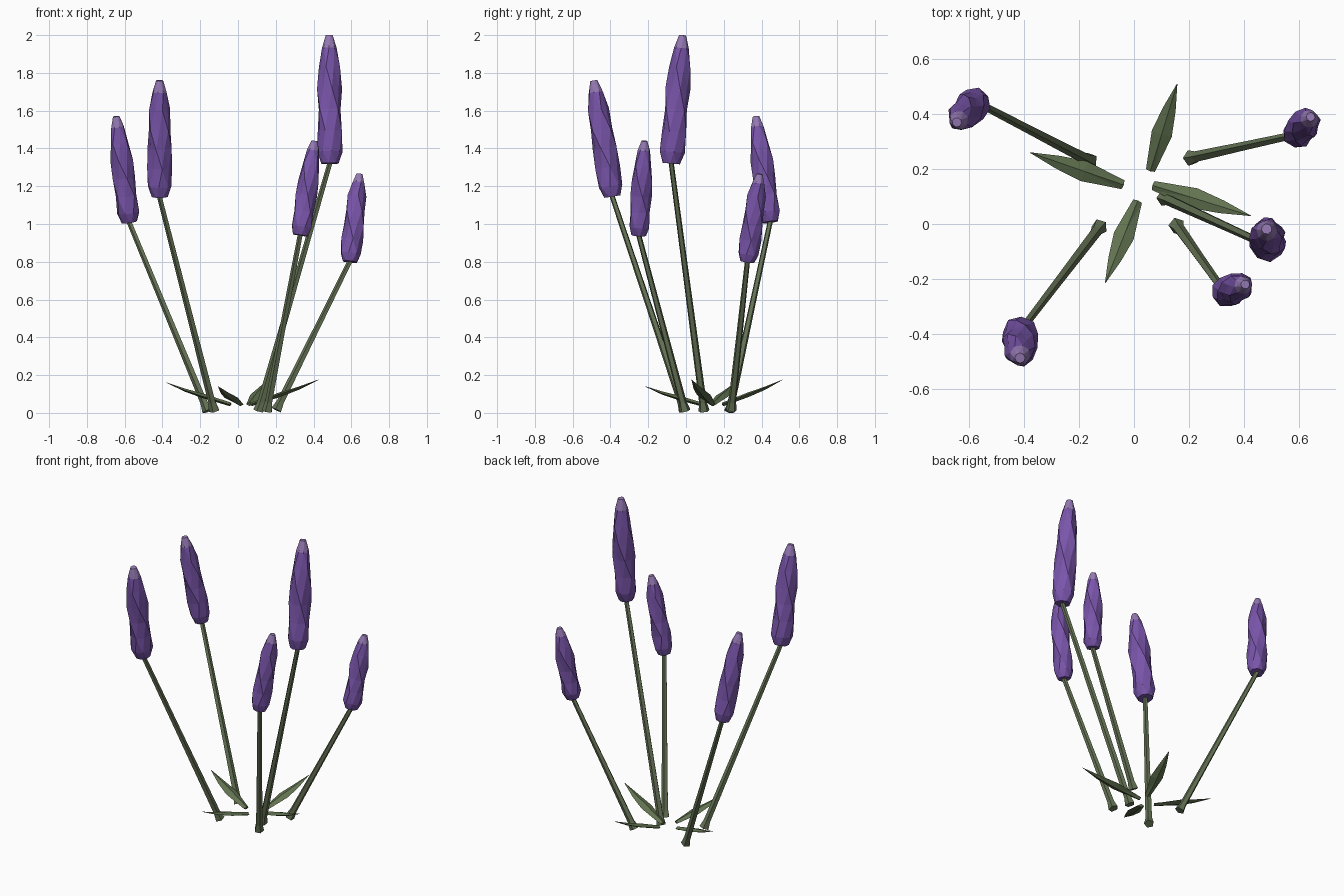
import bpy, bmesh, math
from mathutils import Vector

if "Cube" in bpy.data.objects:
    bpy.data.objects.remove(bpy.data.objects["Cube"])


def material(name, rgb):
    m = bpy.data.materials.new(name)
    m.diffuse_color = (*rgb, 1)
    m.use_nodes = True
    m.node_tree.nodes["Principled BSDF"].inputs["Base Color"].default_value = m.diffuse_color
    return m


STEM = material("stem_green", (0.13, 0.17, 0.09))
LEAF = material("leaf_green", (0.12, 0.17, 0.08))
PURPLE = material("petal_purple", (0.19, 0.09, 0.40))
PALE = material("tip_purple", (0.30, 0.19, 0.45))


def loft(name, rings, mats, tip_faces=False):
    """Skin a list of closed rings; the last rings can take the second material."""
    bm = bmesh.new()
    vs = [[bm.verts.new(p) for p in r] for r in rings]
    n = len(vs[0])
    for k, (a, b) in enumerate(zip(vs, vs[1:])):
        for i in range(n):
            j = (i + 1) % n
            quad = bm.faces.new((a[i], a[j], b[j], b[i]))
            quad.material_index = int(tip_faces and k == len(vs) - 2)
    bm.faces.new(vs[0][::-1])
    bm.faces.new(vs[-1]).material_index = int(tip_faces)
    bmesh.ops.recalc_face_normals(bm, faces=bm.faces)
    bmesh.ops.triangulate(bm, faces=[f for f in bm.faces if len(f.verts) == 4])
    me = bpy.data.meshes.new(name)
    bm.to_mesh(me)
    bm.free()
    for m in mats:
        me.materials.append(m)
    ob = bpy.data.objects.new(name, me)
    bpy.context.collection.objects.link(ob)
    return ob


def ring(center, axis, radius, n, turn=0, wave=0):
    """Polygon around an axis, optionally with alternating long and short spokes."""
    u = axis.cross(Vector((0, 1, 0))).normalized()
    v = axis.cross(u)
    pts = []
    for i in range(n):
        a = turn + 2 * math.pi * i / n
        r = radius * (1 + wave * (-1) ** i)
        pts.append(center + u * (r * math.cos(a)) + v * (r * math.sin(a)))
    return pts


# Flower: stem foot, bottom of head, tip of head, head radius
flowers = [
    ((-0.16, 0.23, 0.01), (-0.575, 0.445, 1.01), (-0.645, 0.37, 1.57), 0.062),
    ((-0.125, -0.01, 0.012), (-0.415, -0.39, 1.145), (-0.415, -0.488, 1.76), 0.067),
    ((0.11, 0.095, 0.01), (0.487, -0.078, 1.32), (0.483, -0.018, 2.0), 0.068),
    ((0.155, -0.005, 0.01), (0.33, -0.25, 0.94), (0.405, -0.22, 1.44), 0.058),
    ((0.205, 0.24, 0.015), (0.592, 0.325, 0.80), (0.643, 0.39, 1.265), 0.058),
]
# Head profile: height share, radius share, spoke wave
head = [(0, 0.68, 0), (0.09, 0.96, 0.03), (0.25, 0.94, -0.07), (0.42, 0.92, 0.08),
        (0.58, 0.92, -0.08), (0.75, 0.80, 0.08), (0.90, 0.57, 0), (1, 0.28, 0)]

for k, (foot, base, tip, r) in enumerate(flowers, 1):
    foot, base, tip = Vector(foot), Vector(base), Vector(tip)
    # Stem with a flared foot
    d = (base - foot).normalized()
    end = base + d * 0.03
    loft(f"stem_{k}", [ring(foot, d, 0.03, 5),
                       ring(foot + d * 0.05, d, 0.021, 5),
                       ring(foot.lerp(end, 0.5), d, 0.017, 5),
                       ring(end, d, 0.014, 5)], [STEM])
    # Twisted faceted flower head
    h = (tip - base).normalized()
    loft(f"flower_head_{k}",
         [ring(base.lerp(tip, t), h, r * s, 8, 0.28 * i + k, w)
          for i, (t, s, w) in enumerate(head)], [PURPLE, PALE], True)

# Leaves: base and tip
leaves = [
    ((0.06, 0.195, 0.045), (0.157, 0.51, 0.175)),
    ((0.07, 0.14, 0.045), (0.425, 0.03, 0.175)),
    ((0.013, 0.083, 0.045), (-0.105, -0.215, 0.14)),
    ((-0.04, 0.143, 0.045), (-0.378, 0.26, 0.16)),
]
# Leaf outline: length share, half width, half thickness, sag
outline = [(0, 0.017, 0.010, 0), (0.42, 0.038, 0.012, 0.004),
           (0.70, 0.024, 0.008, 0.006), (1, 0.001, 0.001, 0)]
for k, (a, b) in enumerate(leaves, 1):
    a, b = Vector(a), Vector(b)
    side = (b - a).cross(Vector((0, 0, 1))).normalized()
    up = side.cross(b - a).normalized()
    rings = []
    for t, w, th, sag in outline:
        c = a.lerp(b, t) - up * sag
        rings.append([c + side * w, c + up * th, c - side * w, c - up * th])
    loft(f"leaf_{k}", rings, [LEAF])
